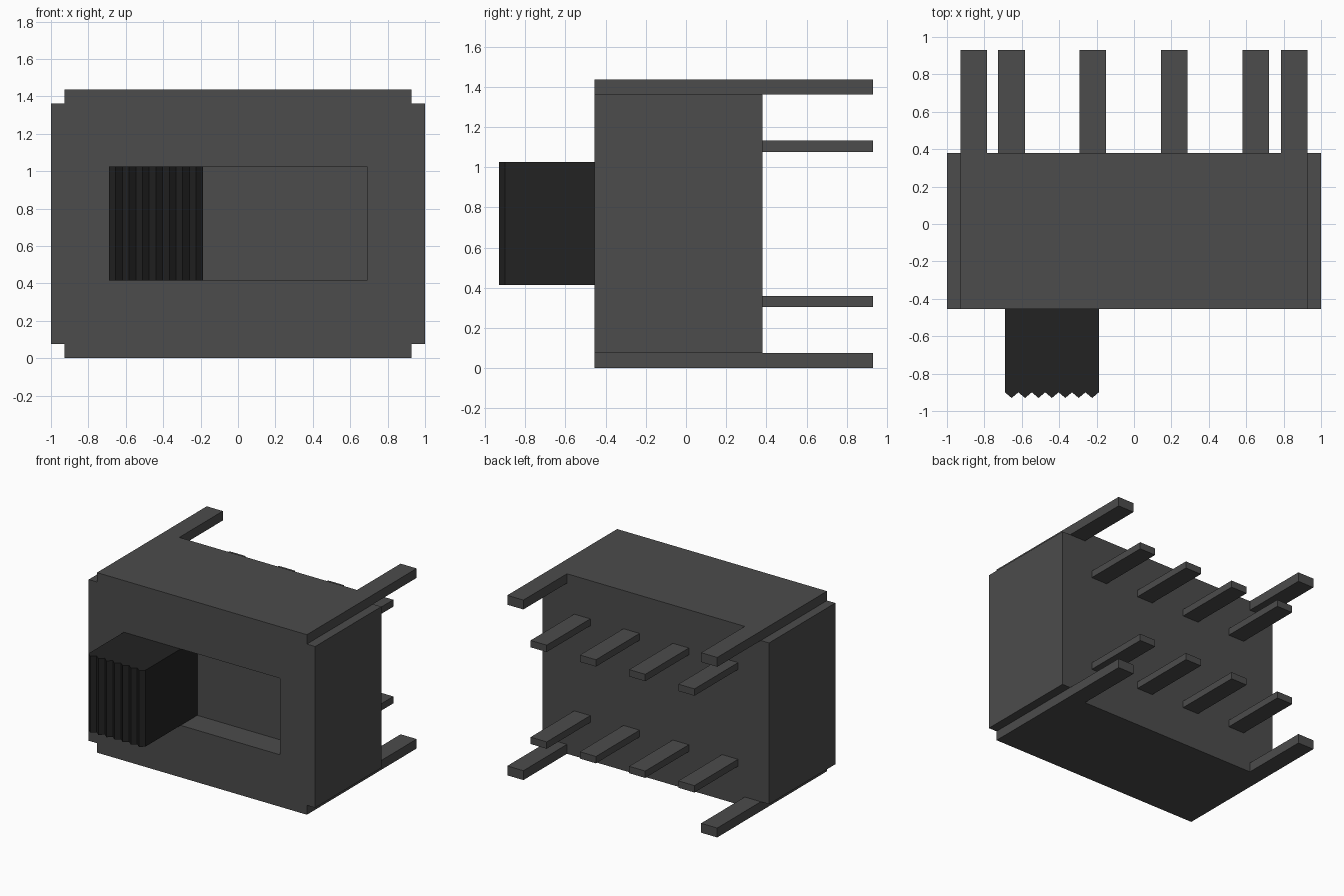
import bpy
import bmesh

if "Cube" in bpy.data.objects:
    bpy.data.objects.remove(bpy.data.objects["Cube"])

FRONT, BACK, TIP = -0.455, 0.38, 0.93
LOW, HIGH, HEIGHT = 0.075, 1.362, 1.437
WIN_X, WIN_LOW, WIN_HIGH, WIN_BACK = 0.69, 0.415, 1.025, -0.245


def material(name, value):
    mat = bpy.data.materials.new(name)
    mat.use_nodes = True
    colour = (value, value, value, 1)
    mat.diffuse_color = colour
    bsdf = mat.node_tree.nodes["Principled BSDF"]
    bsdf.inputs["Base Color"].default_value = colour
    return mat


grey = material("dark grey plastic", 0.072)
black = material("black plastic", 0.016)


def finish(name, bm, mat):
    bmesh.ops.recalc_face_normals(bm, faces=bm.faces)
    mesh = bpy.data.meshes.new(name)
    bm.to_mesh(mesh)
    bm.free()
    mesh.materials.append(mat)
    obj = bpy.data.objects.new(name, mesh)
    bpy.context.collection.objects.link(obj)
    return obj


def prism(name, outline, z0, z1, mat):
    """Extrude an xy outline from z0 up to z1."""
    bm = bmesh.new()
    face = bm.faces.new([bm.verts.new((x, y, z0)) for x, y in outline])
    top = bmesh.ops.extrude_face_region(bm, geom=[face])["geom"]
    verts = [g for g in top if isinstance(g, bmesh.types.BMVert)]
    bmesh.ops.translate(bm, verts=verts, vec=(0, 0, z1 - z0))
    return finish(name, bm, mat)


def rect(x0, x1, y0, y1):
    return [(x0, y0), (x1, y0), (x1, y1), (x0, y1)]


# Housing: box with the slot inset and pushed into its front face
bm = bmesh.new()
bmesh.ops.create_cube(bm, size=1)
for v in bm.verts:
    v.co = (2 * v.co.x, BACK if v.co.y > 0 else FRONT, HIGH if v.co.z > 0 else LOW)
bm.normal_update()
slot = next(f for f in bm.faces if f.normal.y < -0.9)
bmesh.ops.inset_individual(bm, faces=[slot], thickness=0.2)
middle = (LOW + HIGH) / 2
for v in slot.verts:
    v.co.x = WIN_X if v.co.x > 0 else -WIN_X
    v.co.z = WIN_HIGH if v.co.z > middle else WIN_LOW
floor = bmesh.ops.extrude_discrete_faces(bm, faces=[slot])["faces"][0]
for v in floor.verts:
    v.co.y = WIN_BACK
finish("housing", bm, grey)

# Top and bottom plates, each with two mounting legs at the back corners
OUT, IN = 0.927, 0.785
plate = [(-OUT, FRONT), (OUT, FRONT), (OUT, TIP), (IN, TIP), (IN, BACK),
         (-IN, BACK), (-IN, TIP), (-OUT, TIP)]
prism("bottom_plate", plate, 0, LOW, grey)
prism("top_plate", plate, HIGH, HEIGHT, grey)

# Two rows of four contact pins
for row, z in (("lower", 0.305), ("upper", 1.077)):
    for i in range(4):
        x = -0.655 + i * 0.435
        prism(f"{row}_pin_{i + 1}", rect(x - 0.071, x + 0.071, BACK, TIP),
              z, z + 0.055, grey)

# Slider knob with a ridged grip
TEETH, LEFT, WIDTH = 7, -0.69, 0.502
step = WIDTH / TEETH
knob = [(LEFT, WIN_BACK), (LEFT, -0.9)]
for i in range(TEETH):
    knob += [(LEFT + (i + 0.5) * step, -0.93), (LEFT + (i + 1) * step, -0.9)]
knob.append((LEFT + WIDTH, WIN_BACK))
prism("slider_knob", knob, WIN_LOW, WIN_HIGH, black)
